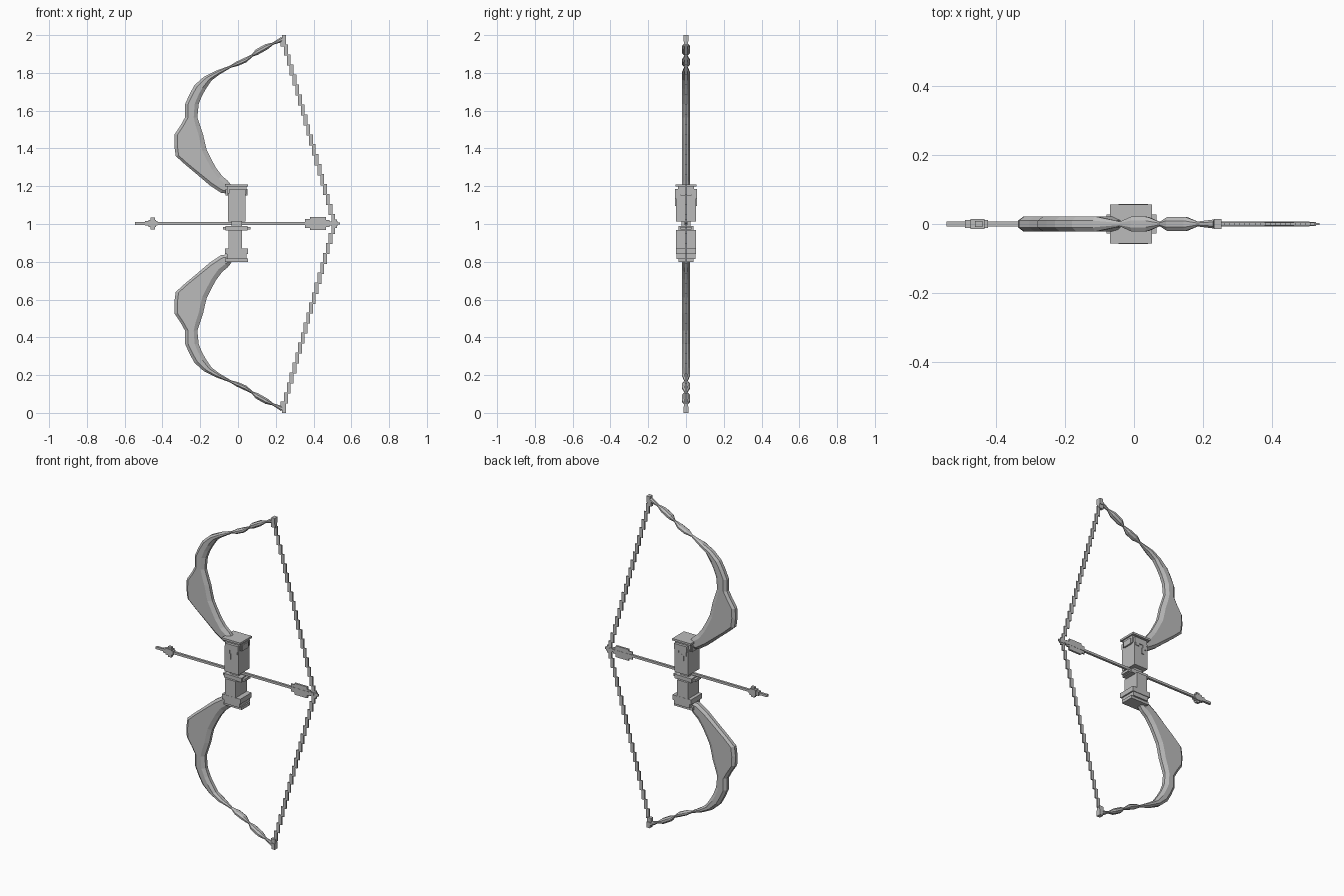
import bpy, bmesh
from mathutils import Vector

if "Cube" in bpy.data.objects:
    bpy.data.objects.remove(bpy.data.objects["Cube"], do_unlink=True)

grey = bpy.data.materials.new("plain grey")
grey.use_nodes = True
COLOUR = (0.5, 0.5, 0.5, 1)
grey.diffuse_color = COLOUR
grey.node_tree.nodes["Principled BSDF"].inputs["Base Color"].default_value = COLOUR


def finish(name, bm):
    bmesh.ops.recalc_face_normals(bm, faces=bm.faces[:])
    mesh = bpy.data.meshes.new(name)
    bm.to_mesh(mesh)
    bm.free()
    mesh.materials.append(grey)
    obj = bpy.data.objects.new(name, mesh)
    bpy.context.scene.collection.objects.link(obj)
    return obj


def add_box(bm, x0, x1, y0, y1, z0, z1):
    verts = bmesh.ops.create_cube(bm, size=1)["verts"]
    for v in verts:
        v.co = ((x0 + x1) / 2 + v.co.x * (x1 - x0),
                (y0 + y1) / 2 + v.co.y * (y1 - y0),
                (z0 + z1) / 2 + v.co.z * (z1 - z0))


def boxes(name, rows):
    """Boxes centred on y = 0, each given as x0, x1, half width, z0, z1."""
    bm = bmesh.new()
    for x0, x1, h, z0, z1 in rows:
        add_box(bm, x0, x1, -h, h, z0, z1)
    return finish(name, bm)


# Limb blade: outer edge x, z and inner edge x, z
BLADE = [
    (-.05, 1.16, -.035, 1.205), (-.09, 1.165, -.055, 1.23),
    (-.15, 1.205, -.085, 1.255), (-.22, 1.265, -.115, 1.295),
    (-.28, 1.315, -.14, 1.34), (-.33, 1.36, -.165, 1.39),
    (-.337, 1.415, -.175, 1.43), (-.335, 1.475, -.185, 1.475),
    (-.305, 1.52, -.2, 1.52), (-.28, 1.565, -.215, 1.565),
    (-.28, 1.635, -.208, 1.635), (-.255, 1.69, -.19, 1.68),
    (-.23, 1.735, -.17, 1.715), (-.18, 1.78, -.14, 1.76),
    (-.12, 1.81, -.1, 1.79)]
# Twisted end: centre x, z, half thickness, half width
TWIST = [
    (-.04, 1.833, .006, .007), (-.005, 1.848, .012, .022),
    (.04, 1.868, .013, .021), (.075, 1.892, .006, .006),
    (.1, 1.91, .015, .021), (.15, 1.938, .015, .021),
    (.185, 1.955, .006, .007), (.235, 1.978, .014, .013)]


def limb(name, flip):
    stations = [(Vector((a, b)), Vector((c, d)), .022) for a, b, c, d in BLADE]
    across = Vector((.42, -.9))
    for x, z, t, h in TWIST:
        stations.append((Vector((x, z)) - across * t, Vector((x, z)) + across * t, h))
    bm = bmesh.new()
    rings = []
    for outer, inner, h in stations:
        span = inner - outer
        d = span.normalized()
        a = outer + d * min(.016, span.length * .3)
        b = inner - d * min(.024, span.length * .3)
        e = h * .45
        section = [(outer, -e), (a, -h), (b, -h), (inner, -e),
                   (inner, e), (b, h), (a, h), (outer, e)]
        rings.append([bm.verts.new((p.x, y, 2 - p.y if flip else p.y)) for p, y in section])
    for r, s in zip(rings, rings[1:]):
        for i in range(8):
            j = (i + 1) % 8
            bm.faces.new((r[i], r[j], s[j], s[i]))
    bm.faces.new(rings[0])
    bm.faces.new(rings[-1])
    return finish(name, bm)


def string(name, flip, steps=18):
    """Stepped string made of staggered upright links."""
    rows = []
    for i in range(steps):
        x = .247 + (.512 - .247) * (i + .5) / steps
        z1 = 1.95 - .95 * i / steps
        z0 = z1 - .95 / steps - .006
        if flip:
            z0, z1 = 2 - z1, 2 - z0
        rows.append((x - .01, x + .01, .004, z0, z1))
    return boxes(name, rows)


for side, flip in (("upper", False), ("lower", True)):
    limb(side + "_limb", flip)
    string(side + "_string", flip)
    tip = [(.232, .255, .014, 1.965, 2), (.226, .255, .01, 1.94, 1.968)]
    if flip:
        tip = [(a, b, h, 2 - d, 2 - c) for a, b, h, c, d in tip]
    boxes(side + "_limb_tip", tip)

# Grip blocks with their stepped caps
boxes("upper_grip", [
    (-.052, .04, .053, 1.012, 1.165), (-.058, .045, .042, 1.155, 1.2),
    (-.07, .053, .056, 1.198, 1.21), (-.065, .05, .03, 1.15, 1.185)])
boxes("lower_grip", [
    (-.05, .022, .053, .86, .968), (-.065, .05, .04, .965, .99),
    (-.08, .065, .028, .97, .985), (-.07, .053, .054, .84, .87),
    (-.058, .045, .05, .815, .842), (-.07, .053, .04, .8, .818)])
boxes("grip_core", [(-.035, .02, .025, .985, 1.015)])

# Hanging ornament below the upper cap, on both broad faces
bm = bmesh.new()
for s in (-1, 1):
    for x0, x1, z0, z1 in ((-.045, .04, 1.15, 1.185), (-.04, -.015, 1.125, 1.15),
                           (-.025, -.008, 1.095, 1.13), (.01, .035, 1.135, 1.15)):
        y0, y1 = sorted((s * .04, s * .058))
        add_box(bm, x0, x1, y0, y1, z0, z1)
finish("grip_ornament", bm)

# Arrow: shaft, stepped head, vanes and nock
boxes("arrow_shaft", [(-.545, .51, .007, .996, 1.01)])
boxes("arrow_head", [(-.492, -.425, .012, .991, 1.015),
                     (-.475, -.435, .014, .984, 1.022),
                     (-.462, -.44, .008, .972, 1.034)])
boxes("arrow_vanes", [(.355, .38, .004, .98, 1.026),
                      (.38, .465, .006, .968, 1.036),
                      (.465, .485, .004, .985, 1.02)])
boxes("arrow_nock", [(.485, .53, .006, .992, 1.014),
                     (.508, .525, .005, .98, 1.025),
                     (.525, .54, .003, .997, 1.009)])
